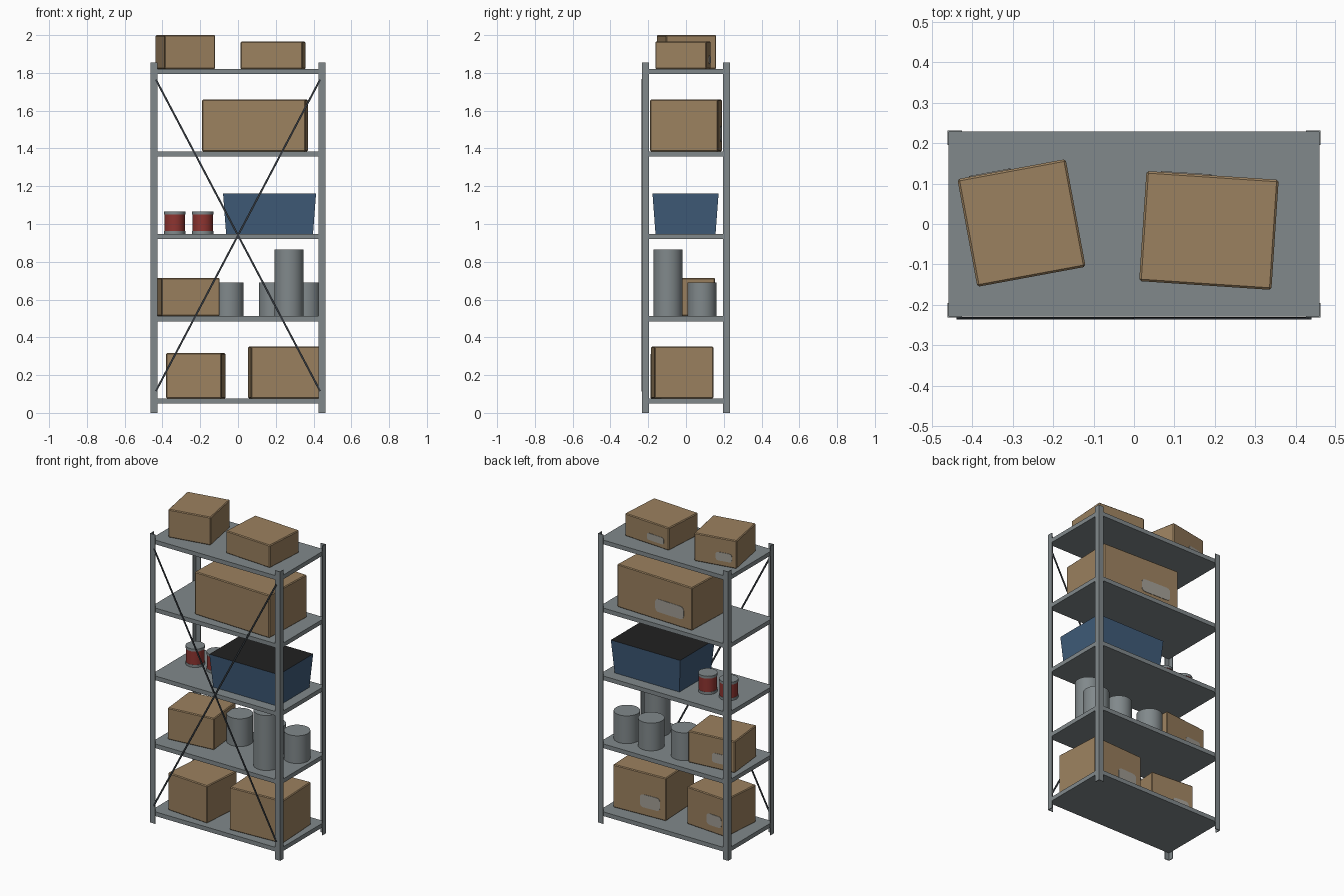
import bpy, bmesh, math
from mathutils import Matrix, Vector

if "Cube" in bpy.data.objects:
    bpy.data.objects.remove(bpy.data.objects["Cube"])


def material(name, r, g, b):
    m = bpy.data.materials.new(name)
    m.diffuse_color = (r, g, b, 1)
    m.use_nodes = True
    m.node_tree.nodes["Principled BSDF"].inputs["Base Color"].default_value = m.diffuse_color
    return m


STEEL = material("grey_steel", 0.22, 0.25, 0.26)
CARD = material("cardboard", 0.33, 0.22, 0.115)
LABEL = material("pale_label", 0.36, 0.34, 0.30)
BLUE = material("blue_plastic", 0.05, 0.105, 0.19)
BLACK = material("black", 0.015, 0.015, 0.015)
RED = material("red_paint", 0.27, 0.035, 0.03)
DARK = material("dark_steel", 0.035, 0.042, 0.05)


def finish(bm, name, mats, smooth=False):
    bmesh.ops.recalc_face_normals(bm, faces=bm.faces)
    me = bpy.data.meshes.new(name)
    bm.to_mesh(me)
    bm.free()
    ob = bpy.data.objects.new(name, me)
    bpy.context.collection.objects.link(ob)
    for m in mats:
        me.materials.append(m)
    if smooth:
        bpy.ops.object.select_all(action='DESELECT')
        ob.select_set(True)
        bpy.context.view_layer.objects.active = ob
        bpy.ops.object.shade_smooth_by_angle(angle=math.radians(35))
    return ob


def cuboid(size, centre=(0, 0, 0)):
    bm = bmesh.new()
    bmesh.ops.create_cube(bm, size=1)
    bmesh.ops.scale(bm, vec=size, verts=bm.verts)
    bmesh.ops.translate(bm, vec=centre, verts=bm.verts)
    return bm


def carton(name, x, y, z, w, d, h, angle):
    """Cardboard box with softened edges and a rounded label on its back."""
    place = Matrix.Translation((x, y, z)) @ Matrix.Rotation(math.radians(angle), 4, 'Z')
    bm = cuboid((w, d, h), (0, 0, h / 2))
    bmesh.ops.bevel(bm, geom=bm.edges[:], offset=0.005, segments=1, affect='EDGES')
    finish(bm, name, [CARD]).matrix_world = place
    lw, lh = w * 0.38, h * 0.30
    bm = cuboid((lw, 0.003, lh), (-w * 0.20, d / 2 + 0.001, h * 0.34))
    corners = [e for e in bm.edges
               if abs(e.verts[0].co.y - e.verts[1].co.y) > 0.002]
    bmesh.ops.bevel(bm, geom=corners, offset=lh * 0.28, segments=3, profile=0.5, affect='EDGES')
    finish(bm, name + "_label", [LABEL]).matrix_world = place


def lathe(name, x, y, z, profile, mats, rule=None, sides=32):
    """Solid of revolution from (radius, height) points."""
    bm = bmesh.new()
    rings = [[bm.verts.new((x + r * math.cos(math.tau * i / sides),
                            y + r * math.sin(math.tau * i / sides), z + h))
              for i in range(sides)] for r, h in profile]
    for a, b in zip(rings, rings[1:]):
        for i in range(sides):
            j = (i + 1) % sides
            bm.faces.new((a[i], a[j], b[j], b[i]))
    bm.faces.new(rings[0])
    bm.faces.new(rings[-1])
    if rule:
        for f in bm.faces:
            f.material_index = rule(f.calc_center_median().z - z)
    finish(bm, name, mats, True)


HX, HY = 0.462, 0.232
TOPS = [0.076 + 0.436 * i for i in range(5)]

# shelves
for i, top in enumerate(TOPS):
    finish(cuboid((0.918, 0.458, 0.027), (0, 0, top - 0.0135)), f"shelf_{i + 1}", [STEEL])

# corner posts: L-shaped angle section, mirrored to each corner
L, T = 0.036, 0.004
for sx, side in ((-1, "left"), (1, "right")):
    for sy, end in ((-1, "front"), (1, "back")):
        bm = bmesh.new()
        section = [(0, 0), (L, 0), (L, T), (T, T), (T, L), (0, L)]
        face = bm.faces.new([bm.verts.new((sx * (HX - a), sy * (HY - b), 0)) for a, b in section])
        ext = bmesh.ops.extrude_face_region(bm, geom=[face])
        bmesh.ops.translate(bm, vec=(0, 0, 1.855),
                            verts=[v for v in ext["geom"] if isinstance(v, bmesh.types.BMVert)])
        finish(bm, f"{end}_{side}_post", [STEEL])

# crossed braces on the front
for s, name in ((1, "brace_rising"), (-1, "brace_falling")):
    run, rise = 0.87, 1.65
    ob = finish(cuboid((math.hypot(run, rise), 0.004, 0.010)), name, [DARK])
    ob.matrix_world = (Matrix.Translation((0, -HY - 0.001 - 0.001 * s, 0.94))
                       @ Matrix.Rotation(-s * math.atan2(rise, run), 4, 'Y'))

# cardboard boxes
carton("bottom_left_box", -0.2235, -0.04, TOPS[0], 0.294, 0.275, 0.24, -4.6)
carton("bottom_right_box", 0.243, -0.02, TOPS[0], 0.364, 0.312, 0.275, 2.9)
carton("second_shelf_box", -0.264, 0.008, TOPS[1], 0.31, 0.26, 0.203, 6)
carton("wide_box", 0.09, 0.0, TOPS[3], 0.546, 0.36, 0.275, -2.2)
carton("top_left_box", -0.2785, 0.0025, TOPS[4], 0.2726, 0.271, 0.18, 10.5)
carton("top_right_box", 0.1855, -0.016, TOPS[4], 0.328, 0.273, 0.145, -3.8)

# grey canisters on the second shelf
for i, (x, y, h) in enumerate([(0.27, -0.095, 0.353), (-0.047, 0.085, 0.178),
                               (0.187, 0.085, 0.178), (0.36, 0.085, 0.178)]):
    lathe(f"canister_{i + 1}", x, y, TOPS[1], [(0.077, 0), (0.077, h)], [STEEL])

# red paint cans with steel rims
for i, x in enumerate((-0.335, -0.187)):
    lathe(f"paint_can_{i + 1}", x, 0.045, TOPS[2],
          [(0.056, 0), (0.056, 0.016), (0.054, 0.016), (0.054, 0.102), (0.056, 0.102), (0.056, 0.118)],
          [STEEL, RED], lambda h: 1 if 0.03 < h < 0.09 else 0)

# tapered blue bin with a black top
bm = cuboid((0.46, 0.318, 0.213), (0.167, -0.0025, TOPS[2] + 0.1065))
for v in bm.verts:
    if v.co.z > TOPS[2] + 0.1:
        v.co.x = 0.167 + (v.co.x - 0.167) * 1.07
        v.co.y = -0.0025 + (v.co.y + 0.0025) * 1.10
bm.normal_update()
for f in bm.faces:
    f.material_index = 1 if f.normal.z > 0.9 else 0
finish(bm, "storage_bin", [BLUE, BLACK])
